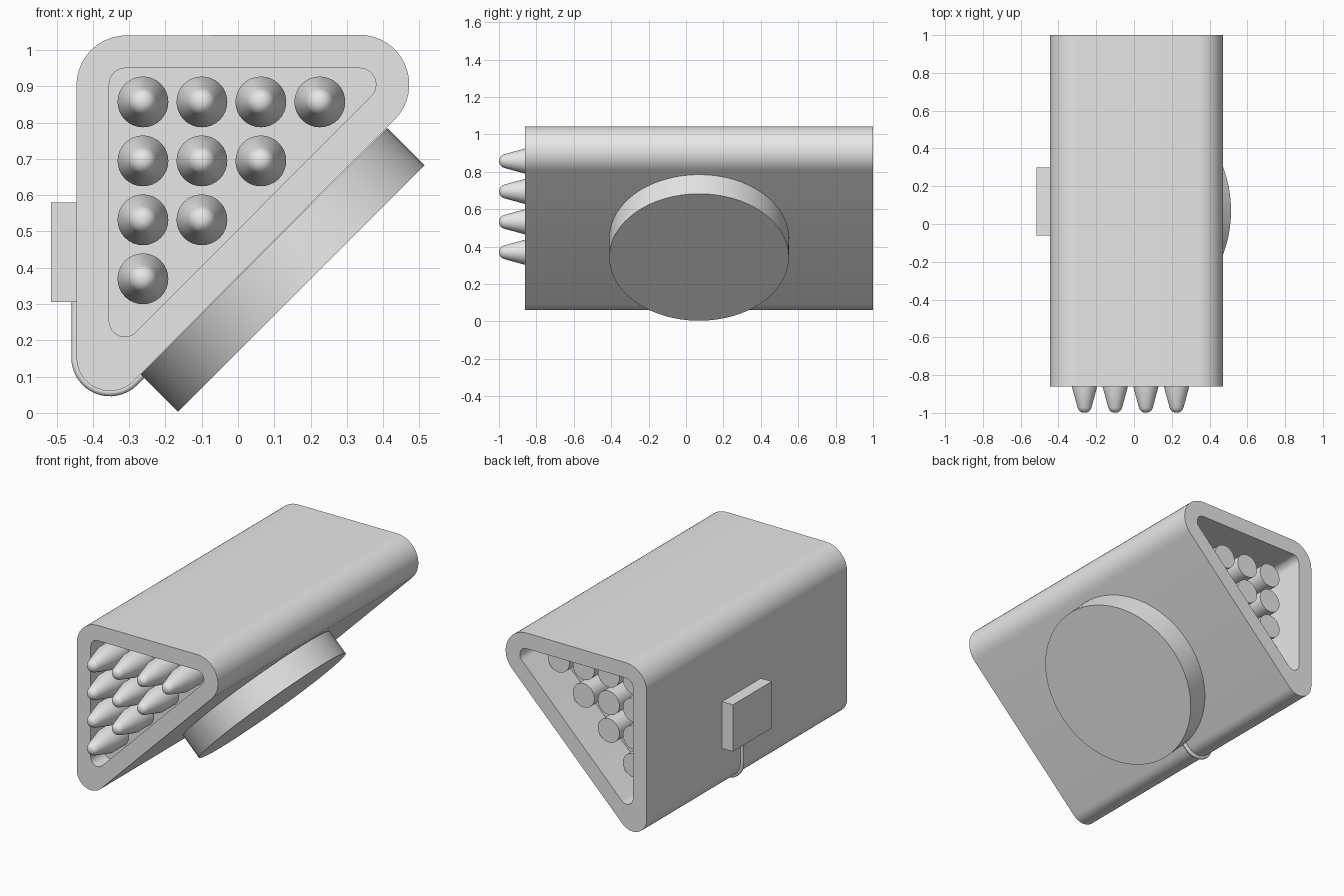
import bpy, bmesh
from math import sin, cos, pi, radians
from mathutils import Matrix, Vector

cube = bpy.data.objects.get("Cube")
if cube:
    bpy.data.objects.remove(cube, do_unlink=True)

# One plain grey for everything
grey = bpy.data.materials.new("light_grey")
grey.use_nodes = True
grey.diffuse_color = (0.8, 0.8, 0.8, 1)
for node in grey.node_tree.nodes:
    if node.type == 'BSDF_PRINCIPLED':
        node.inputs["Base Color"].default_value = (0.8, 0.8, 0.8, 1)


def finish(name, bm):
    bmesh.ops.recalc_face_normals(bm, faces=bm.faces[:])
    mesh = bpy.data.meshes.new(name)
    bm.to_mesh(mesh)
    bm.free()
    mesh.materials.append(grey)
    for poly in mesh.polygons:
        poly.use_smooth = True
    mesh.set_sharp_from_angle(angle=radians(32))
    obj = bpy.data.objects.new(name, mesh)
    bpy.context.collection.objects.link(obj)
    return obj


def arc(cx, cz, r, start, end, steps=16):
    angles = [radians(start + (end - start) * i / steps) for i in range(steps + 1)]
    return [(cx + r * cos(a), cz + r * sin(a)) for a in angles]


def rounded_triangle(top_left, right, bottom):
    return arc(*top_left, 180, 90) + arc(*right, 90, -45) + arc(*bottom, -45, -180)


def loop(bm, points, y):
    return [bm.verts.new((x, y, z)) for x, z in points]


def bridge(bm, a, b):
    n = len(a)
    for i in range(n):
        j = (i + 1) % n
        bm.faces.new((a[i], a[j], b[j], b[i]))


outer = rounded_triangle((-0.308, 0.903, 0.137), (0.335, 0.905, 0.137), (-0.353, 0.152, 0.092))
inner = rounded_triangle((-0.31, 0.905, 0.045), (0.335, 0.905, 0.045), (-0.312, 0.253, 0.043))
FRONT, BACK = -0.86, 1.0

# Hollow casing: outer and inner skins joined by a rim at each end
bm = bmesh.new()
rings = [loop(bm, outer, FRONT), loop(bm, outer, BACK),
         loop(bm, inner, BACK), loop(bm, inner, FRONT)]
for i in range(4):
    bridge(bm, rings[i], rings[(i + 1) % 4])
finish("casing", bm)

# Plates that hold the rods inside the casing
for name, y in (("front_plate", -0.70), ("back_plate", 0.72)):
    bm = bmesh.new()
    a, b = loop(bm, inner, y), loop(bm, inner, y - 0.04)
    bridge(bm, a, b)
    bm.faces.new(a)
    bm.faces.new(b)
    finish(name, bm)

# Round rods with tapered, domed noses, in a triangular array
TIP, R = 0.038, 0.07
nose = [(TIP * sin(t * pi / 12), -1 + TIP * (1 - cos(t * pi / 12))) for t in range(1, 6)]
profile = nose + [(R, -0.85), (R, 0.86)]


def rod(name, x, z, sides=32):
    bm = bmesh.new()
    loops = []
    for r, y in profile:
        circle = [(x + r * cos(2 * pi * i / sides), z + r * sin(2 * pi * i / sides))
                  for i in range(sides)]
        loops.append(loop(bm, circle, y))
    for a, b in zip(loops, loops[1:]):
        bridge(bm, a, b)
    bm.faces.new(loops[0])
    bm.faces.new(loops[-1])
    finish(name, bm)


PITCH = 0.1625
for row in range(4):
    for col in range(4 - row):
        rod(f"rod_{row + 1}_{col + 1}", -0.262 + PITCH * col, 0.857 - PITCH * row)

# Round mount on the slanted face
normal = Vector((1, 0, -1)).normalized()
bm = bmesh.new()
bmesh.ops.create_cone(bm, cap_ends=True, segments=64, radius1=0.48, radius2=0.48, depth=0.145)
turn = normal.to_track_quat('Z', 'Y').to_matrix().to_4x4()
bm.transform(Matrix.Translation((0.123, 0.07, 0.394)) @ turn)
finish("round_mount", bm)

# Control box on the upright side
bm = bmesh.new()
bmesh.ops.create_cube(bm, size=1)
bm.transform(Matrix.Translation((-0.479, 0.12, 0.4425)) @ Matrix.Diagonal((0.072, 0.36, 0.275, 1)))
finish("control_box", bm)

# Cable from the box round the lower corner to the mount
path = [(-0.447, 0.32)] + arc(-0.353, 0.152, 0.095, 180, 315) + [(-0.25, 0.12)]
curve = bpy.data.curves.new("cable", 'CURVE')
curve.dimensions = '3D'
curve.bevel_depth = 0.012
curve.bevel_resolution = 3
curve.use_fill_caps = True
spline = curve.splines.new('POLY')
spline.points.add(len(path) - 1)
for point, (x, z) in zip(spline.points, path):
    point.co = (x, 0.12, z, 1)
curve.materials.append(grey)
bpy.context.collection.objects.link(bpy.data.objects.new("cable", curve))
